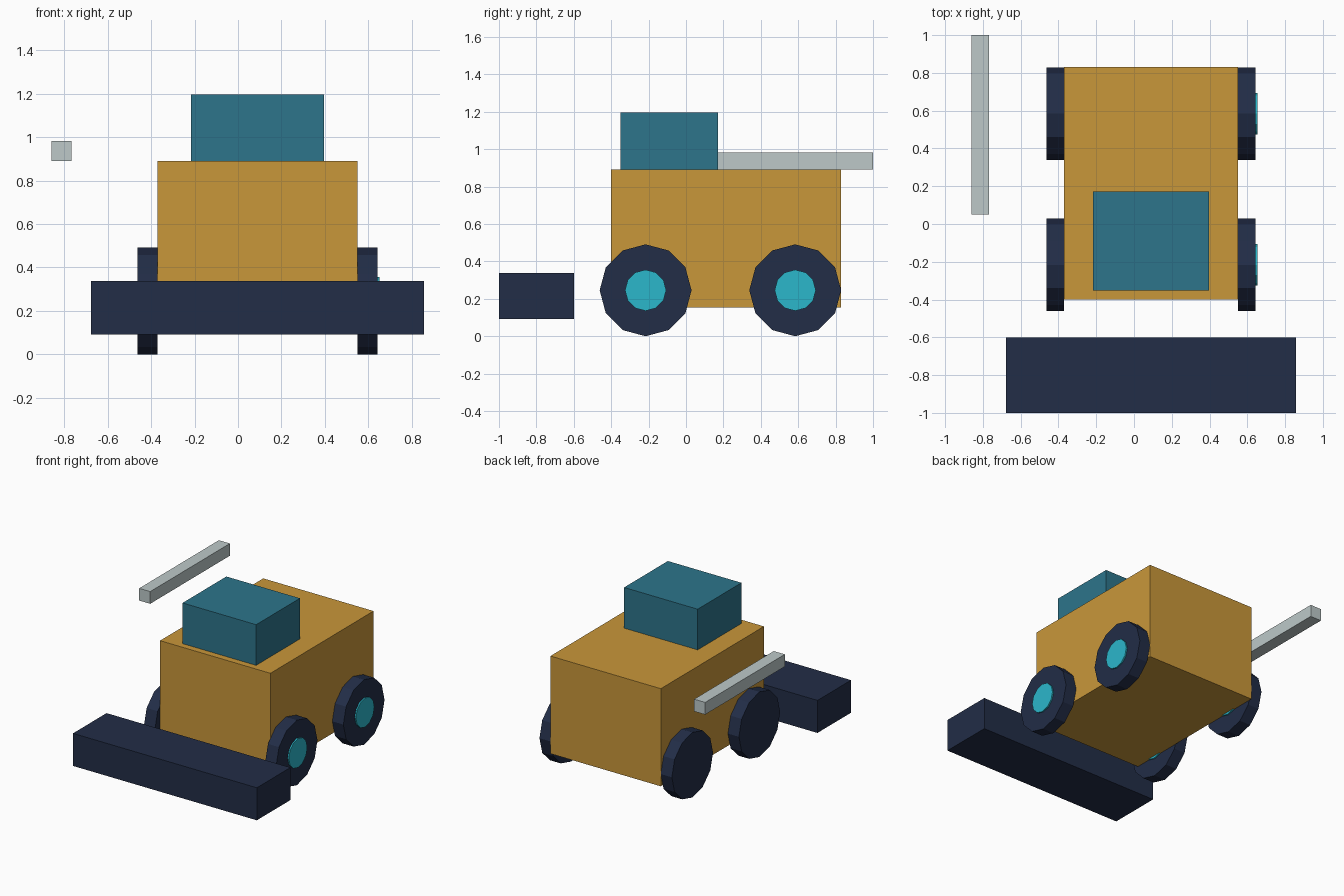
import bpy
import math

cube = bpy.data.objects.get("Cube")
if cube:
    bpy.data.objects.remove(cube, do_unlink=True)

U = 0.307          # design unit
CX = 0.09          # centre line of the vehicle
WHEEL_R = 0.8 * U
WHEEL_W = 0.3 * U


def material(name, rgb):
    """Flat material from an 8-bit display colour."""
    lin = [((c / 255 + 0.055) / 1.055) ** 2.4 for c in rgb]
    mat = bpy.data.materials.new(name)
    mat.use_nodes = True
    mat.diffuse_color = (*lin, 1)
    mat.node_tree.nodes["Principled BSDF"].inputs["Base Color"].default_value = (*lin, 1)
    return mat


ochre = material("ochre", (201, 151, 58))
teal = material("teal", (45, 117, 139))
navy = material("navy", (34, 45, 71))
cyan = material("cyan", (43, 183, 203))
pale_grey = material("pale grey", (189, 201, 201))


def box(name, mat, x, y, z):
    """Box spanning the given (min, max) ranges."""
    spans = (x, y, z)
    bpy.ops.mesh.primitive_cube_add(size=1, location=[(a + b) / 2 for a, b in spans])
    ob = bpy.context.object
    ob.name = name
    ob.scale = [b - a for a, b in spans]
    bpy.ops.object.transform_apply(location=False, rotation=False, scale=True)
    ob.data.materials.append(mat)


def disc(name, mat, radius, width, location):
    """Twelve-sided disc with its axle along x."""
    bpy.ops.mesh.primitive_cylinder_add(vertices=12, radius=radius, depth=width,
                                        location=location, rotation=(0, math.pi / 2, 0))
    ob = bpy.context.object
    ob.name = name
    ob.data.materials.append(mat)


# Body, cab, front blade and side arm
deck = 2.9 * U
box("body", ochre, (CX - 1.5 * U, CX + 1.5 * U), (-0.4, 0.83), (0.5 * U, deck))
box("cab", teal, (CX - U, CX + U), (-0.351, 0.171), (deck, deck + U))
box("front_blade", navy, (CX - 2.5 * U, CX + 2.5 * U), (-1, -0.6), (0.3 * U, 1.1 * U))
box("side_arm", pale_grey, (-0.86, -0.768), (0.05, 1), (deck, deck + WHEEL_W))

# Wheels, each with a hub on its +x face
for side, sx in (("left", 1), ("right", -1)):
    for end, y in (("front", -0.216), ("rear", 0.584)):
        x = CX + sx * 1.65 * U
        disc(f"{end}_{side}_wheel", navy, WHEEL_R, WHEEL_W, (x, y, WHEEL_R))
        disc(f"{end}_{side}_hub", cyan, 0.11, 0.02, (x + WHEEL_W / 2, y, WHEEL_R))
